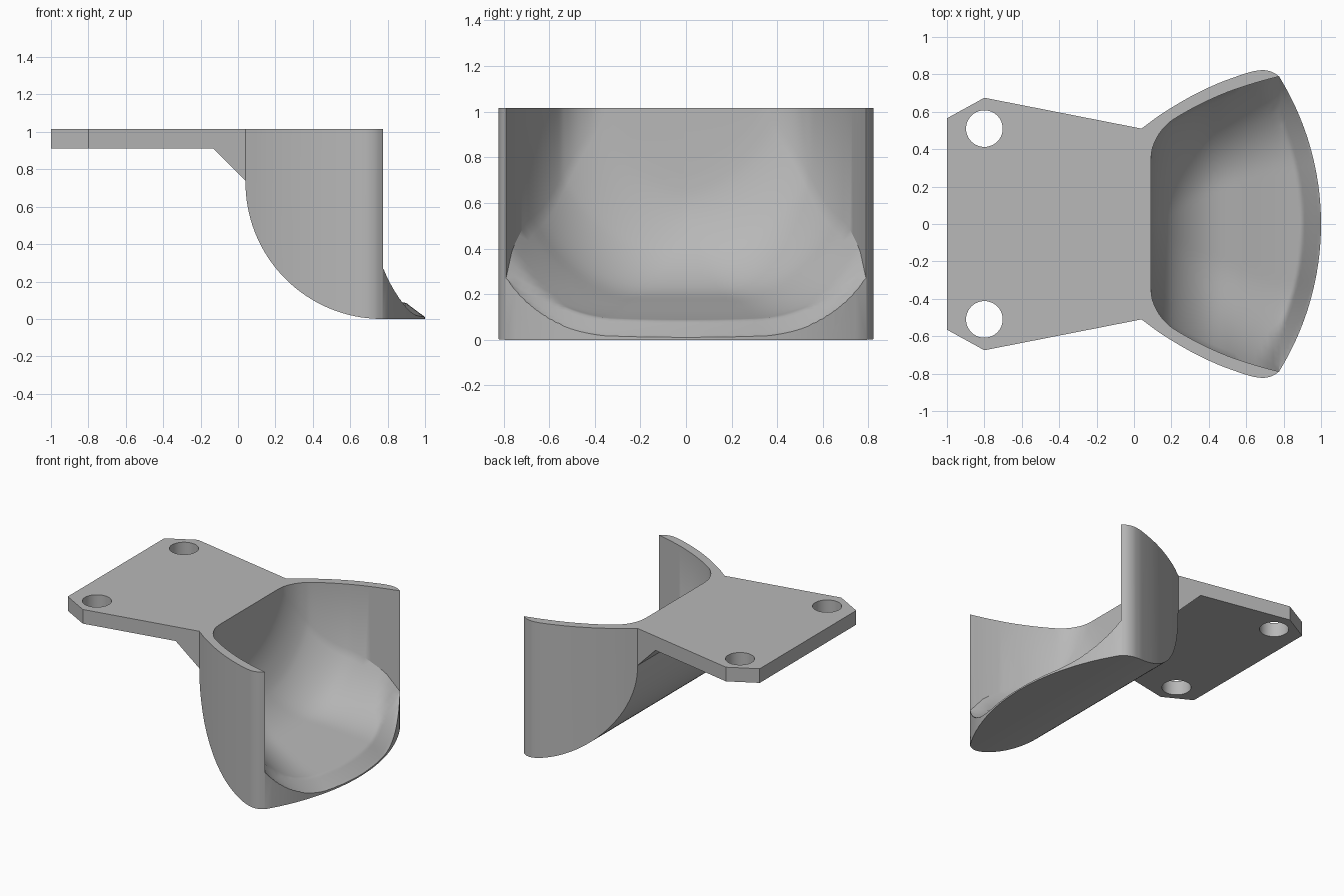
import bpy, bmesh, math
from mathutils import Vector

if "Cube" in bpy.data.objects:
    bpy.data.objects.remove(bpy.data.objects["Cube"])

grey = bpy.data.materials.new("plain grey")
grey.diffuse_color = (0.48, 0.48, 0.48, 1)
grey.use_nodes = True
grey.node_tree.nodes["Principled BSDF"].inputs["Base Color"].default_value = grey.diffuse_color


def spline(pts, n=4):
    """Smooth curve through 2D points (Catmull-Rom)."""
    p = [Vector(q) for q in pts]
    p = [2 * p[0] - p[1]] + p + [2 * p[-1] - p[-2]]
    out = []
    for i in range(1, len(p) - 2):
        a, b, c, d = p[i - 1:i + 3]
        for k in range(n):
            t = k / n
            out.append(0.5 * (2 * b + (c - a) * t + (2 * a - 5 * b + 4 * c - d) * t * t
                              + (3 * b - a - 3 * c + d) * t ** 3))
    return [tuple(q) for q in out + [p[-2]]]


def lerp_at(pts, x):
    """Linear lookup of a curve's height at x."""
    if x <= pts[0][0]:
        return pts[0][1]
    for (x0, y0), (x1, y1) in zip(pts, pts[1:]):
        if x <= x1:
            return y0 + (y1 - y0) * (x - x0) / max(x1 - x0, 1e-9)
    return pts[-1][1]


def make_object(name, bm):
    bmesh.ops.recalc_face_normals(bm, faces=bm.faces[:])
    me = bpy.data.meshes.new(name)
    bm.to_mesh(me)
    bm.free()
    me.materials.append(grey)
    ob = bpy.data.objects.new(name, me)
    bpy.context.collection.objects.link(ob)
    return ob


def prism(name, base, offset):
    """Extrude a planar outline of 3D points along an offset."""
    bm = bmesh.new()
    face = bm.faces.new([bm.verts.new(p) for p in base])
    new = bmesh.ops.extrude_face_region(bm, geom=[face], use_keep_orig=True)["geom"]
    bmesh.ops.translate(bm, vec=offset, verts=[v for v in new if isinstance(v, bmesh.types.BMVert)])
    return make_object(name, bm)


TOP = 1.015

# Plan outline: mounting plate, flared cup walls, bowed front
wall = spline([(.04, .51), (.15, .59), (.3, .68), (.45, .752), (.6, .806),
               (.66, .82), (.70, .822), (.74, .812), (.775, .79)])
a0 = math.atan2(.79, 1.275)
bow = [(-.5 + 1.5 * math.cos(a0 * (1 - i / 16)), 1.5 * math.sin(a0 * (1 - i / 16)))
       for i in range(1, 17)]
half = [(-1, .565), (-.8, .675)] + wall + bow
outline = half + [(x, -y) for x, y in reversed(half[:-1])]
bracket = prism("cup_bracket", [(x, y, 0) for x, y in outline], (0, 0, TOP))

# Side profile: thin plate, sloped gusset, quarter-round underside
arc = [(.77 - .73 * math.cos(math.pi / 2 * i / 40), .73 - .73 * math.sin(math.pi / 2 * i / 40))
       for i in range(41)]
side = [(-1.1, 1.2), (-1.1, .91), (-.13, .91), (.04, .74)] + arc + [(1.2, 0), (1.2, 1.2)]
side_cut = prism("side_profile_cutter", [(x, -1, z) for x, z in side], (0, 2, 0))

# Scooped cavity: vertical walls above a curved floor
inner = spline([(.09, .35), (.1, .41), (.13, .475), (.17, .525), (.22, .565),
                (.35, .638), (.5, .705), (.65, .755), (.775, .789)])
floor = spline([(.09, .70), (.1, .6), (.13, .5), (.19, .38), (.28, .28), (.4, .205),
                (.57, .16), (.75, .115), (.9, .085), (1, .07)])


def floor_z(x, y, w):
    t = min(1, max(0, (.49 - (w - abs(y))) / .49))
    rise = .22 + .12 * min(1, max(0, (.775 - x) / .3))
    lift = rise * (1 - math.sqrt(1 - .7 * t * t)) / (1 - math.sqrt(.3))
    edge = max(0, 1.5 - math.hypot(x + .5, y))
    drop = .06 * max(0, 1 - edge / .1)
    return lerp_at(floor, x) + lift - drop


stations = inner + [(.775 + .0125 * i, .789 + .002 * i) for i in range(1, 27)]
N = 48
bm = bmesh.new()
low, high = [], []
for x, w in stations:
    ys = [w * (2 * j / N - 1) for j in range(N + 1)]
    low.append([bm.verts.new((x, y, floor_z(x, y, w))) for y in ys])
    high.append([bm.verts.new((x, y, 1.3)) for y in ys])
M = len(stations)
for grid in (low, high):
    for i in range(M - 1):
        for j in range(N):
            bm.faces.new((grid[i][j], grid[i + 1][j], grid[i + 1][j + 1], grid[i][j + 1]))
for i in range(M - 1):
    for j in (0, N):
        bm.faces.new((low[i][j], low[i + 1][j], high[i + 1][j], high[i][j]))
for j in range(N):
    for i in (0, M - 1):
        bm.faces.new((low[i][j], low[i][j + 1], high[i][j + 1], high[i][j]))
bmesh.ops.triangulate(bm, faces=bm.faces[:])
cavity = make_object("cavity_cutter", bm)

# Screw holes in the plate
cutters = [(side_cut, 'INTERSECT'), (cavity, 'DIFFERENCE')]
for s in (-1, 1):
    ring = [(-.8 + .098 * math.cos(math.tau * i / 40), s * .51 + .098 * math.sin(math.tau * i / 40), .8)
            for i in range(40)]
    cutters.append((prism("screw_hole_cutter", ring, (0, 0, .4)), 'DIFFERENCE'))

# Shape the bracket and bake the result
for cutter, op in cutters:
    mod = bracket.modifiers.new(cutter.name, 'BOOLEAN')
    mod.operation, mod.object, mod.solver = op, cutter, 'EXACT'
    cutter.hide_render = True
deps = bpy.context.evaluated_depsgraph_get()
baked = bpy.data.meshes.new_from_object(bracket.evaluated_get(deps))
bracket.modifiers.clear()
bracket.data = baked
for cutter, op in cutters:
    bpy.data.objects.remove(cutter)

# Smooth curved walls, keep edges crisp
bpy.ops.object.select_all(action='DESELECT')
bracket.select_set(True)
bpy.context.view_layer.objects.active = bracket
bpy.ops.object.shade_smooth_by_angle(angle=math.radians(30))
